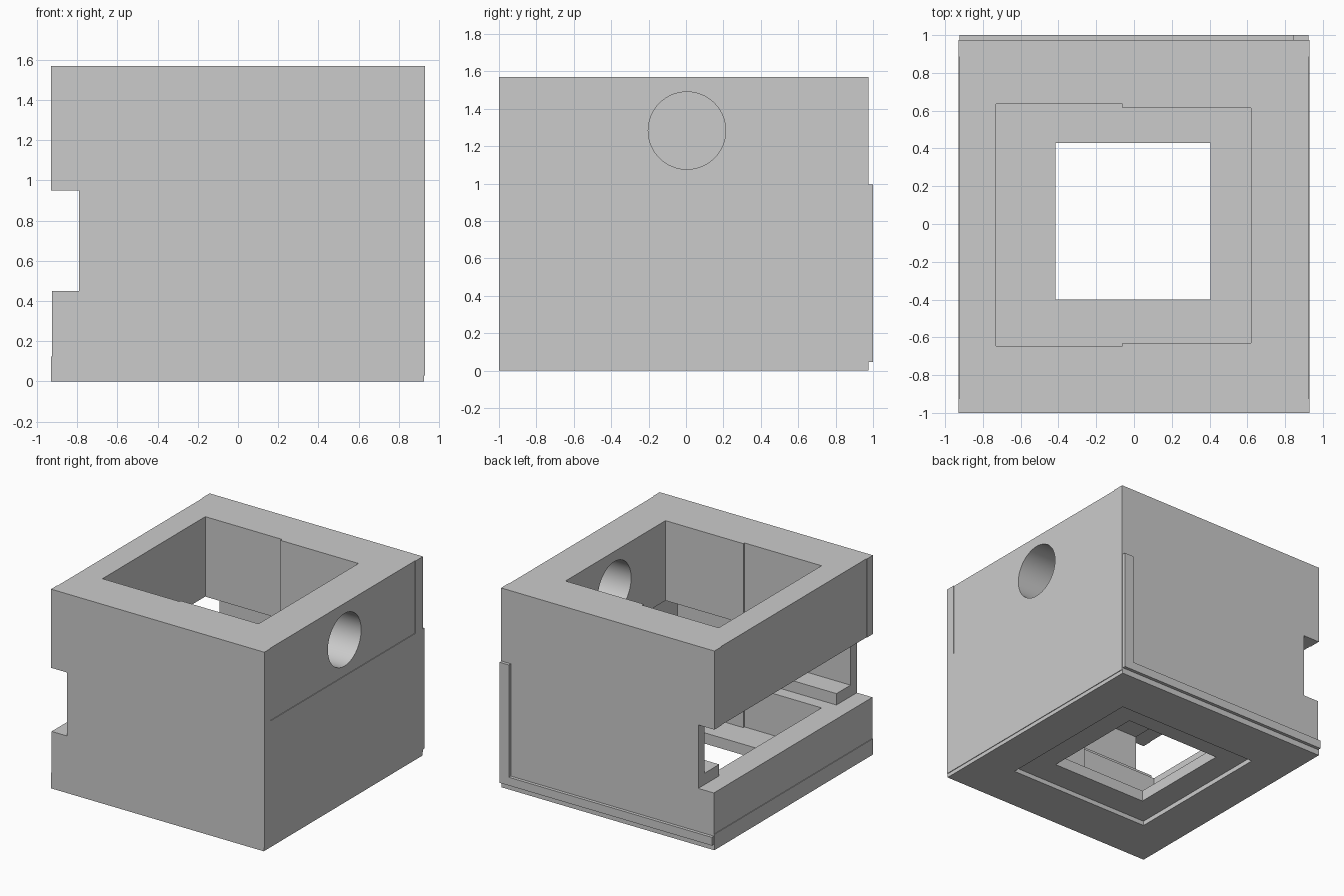
import bpy, bmesh, math

if "Cube" in bpy.data.objects:
    bpy.data.objects.remove(bpy.data.objects["Cube"], do_unlink=True)

GREY = (0.6, 0.6, 0.6, 1)
grey = bpy.data.materials.new("light_grey")
grey.use_nodes = True
grey.diffuse_color = GREY
grey.node_tree.nodes["Principled BSDF"].inputs["Base Color"].default_value = GREY


def prism(name, outline, z0, z1):
    """Upright prism from an xy outline given counter-clockwise."""
    bm = bmesh.new()
    face = bm.faces.new([bm.verts.new((x, y, z0)) for x, y in outline])
    out = bmesh.ops.extrude_face_region(bm, geom=[face])
    for v in out["geom"]:
        if isinstance(v, bmesh.types.BMVert):
            v.co.z = z1
    bmesh.ops.recalc_face_normals(bm, faces=bm.faces)
    mesh = bpy.data.meshes.new(name)
    bm.to_mesh(mesh)
    bm.free()
    mesh.materials.append(grey)
    ob = bpy.data.objects.new(name, mesh)
    bpy.context.collection.objects.link(ob)
    return ob


def box(name, x, y, z):
    corners = [(x[0], y[0]), (x[1], y[0]), (x[1], y[1]), (x[0], y[1])]
    return prism(name, corners, *z)


def carve(target, cutter):
    """Subtract the cutter and discard it."""
    cutter.hide_render = True
    mod = target.modifiers.new("cut", "BOOLEAN")
    mod.operation = "DIFFERENCE"
    mod.solver = "EXACT"
    mod.object = cutter
    bpy.context.view_layer.objects.active = target
    bpy.ops.object.modifier_apply(modifier=mod.name)
    bpy.data.objects.remove(cutter, do_unlink=True)


TOP, BACK, SIDE = 1.57, 0.975, 0.925

# Main housing block
body = box("housing", (-SIDE, SIDE), (-1, BACK), (0, TOP))

# Stepped well open at the top
well = [(-0.73, -0.645), (-0.06, -0.645), (-0.06, -0.63), (0.62, -0.63),
        (0.62, 0.615), (-0.06, 0.615), (-0.06, 0.635), (-0.73, 0.635)]
carve(body, prism("well_cutter", well, 0.12, TOP + 0.1))

# Recess and opening in the underside
carve(body, box("base_recess_cutter", (-0.61, 0.61), (-0.62, 0.6), (-0.1, 0.035)))
carve(body, box("base_hole_cutter", (-0.415, 0.405), (-0.4, 0.43), (-0.1, 0.3)))

# Side notch along the whole length, with a drawer chamber and lower ledges
carve(body, box("notch_cutter", (-1.1, -0.79), (-1.2, 1.2), (0.45, 0.95)))
carve(body, box("chamber_cutter", (-0.85, 0.72), (-0.92, 0.9), (0.54, 0.94)))
carve(body, box("chamber_floor_cutter", (-0.85, 0.72), (-0.745, 0.715), (0.45, 0.6)))

# Round port through the left wall
bpy.ops.mesh.primitive_cylinder_add(vertices=64, radius=0.207, depth=0.6,
                                    location=(0.83, 0.005, 1.283),
                                    rotation=(0, math.pi / 2, 0))
carve(body, bpy.context.object)

bpy.ops.object.select_all(action="DESELECT")
body.select_set(True)
bpy.context.view_layer.objects.active = body
bpy.ops.object.shade_smooth_by_angle(angle=math.radians(30))

# Raised L-shaped rail on the back
rail = BACK - 0.01
box("back_rail_upright", (0.845, SIDE), (rail, 1), (0.045, 0.995))
box("back_rail_base", (-SIDE, 0.85), (rail, 1), (0.045, 0.11))

# Thin raised borders on the two sides
skin = SIDE + 0.005
for y in ((-1, -0.925), (0.885, BACK)):
    box("right_border_post", (-skin, -SIDE + 0.01), y, (0.95, TOP))
    box("left_border_post", (SIDE - 0.01, skin), y, (1.0, TOP))
box("right_border_base", (-skin, -SIDE + 0.01), (-1, BACK), (0, 0.125))
box("left_border_panel", (SIDE - 0.01, skin), (-1, BACK), (0.03, 1.0))
